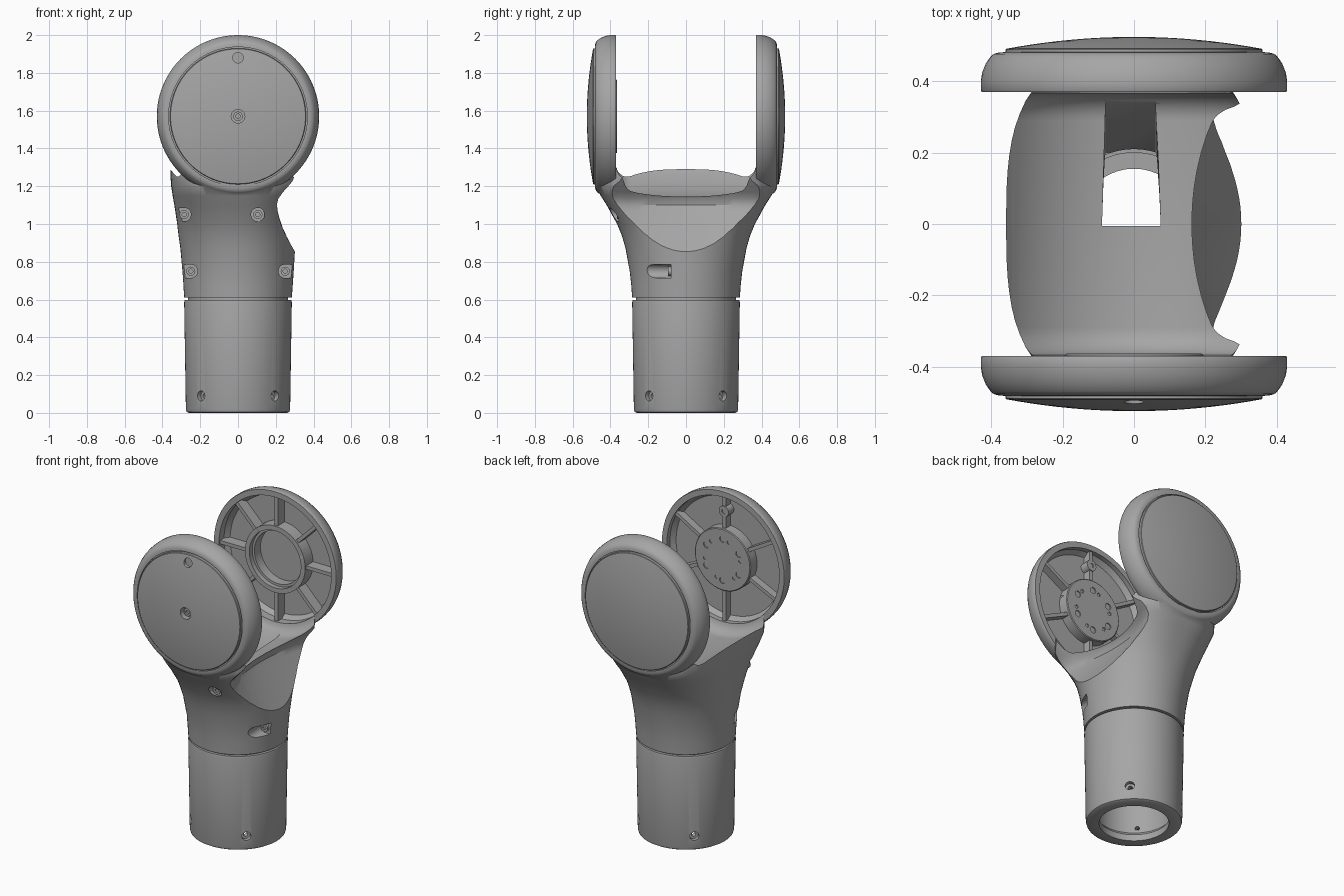
import bpy, bmesh
from math import pi, cos, sin, radians
from mathutils import Matrix

if "Cube" in bpy.data.objects:
    bpy.data.objects.remove(bpy.data.objects["Cube"])

# Single painted finish
grey = bpy.data.materials.new("plain_grey")
grey.use_nodes = True
grey.diffuse_color = (0.38, 0.38, 0.38, 1)
grey.node_tree.nodes["Principled BSDF"].inputs["Base Color"].default_value = grey.diffuse_color

HUB = 1.57        # height of the joint axis
INNER = 0.37      # inner face of each fork disc


def finish(name, bm, matrix=Matrix()):
    bmesh.ops.remove_doubles(bm, verts=bm.verts, dist=1e-5)
    bmesh.ops.recalc_face_normals(bm, faces=bm.faces)
    bm.transform(matrix)
    mesh = bpy.data.meshes.new(name)
    bm.to_mesh(mesh)
    bm.free()
    mesh.materials.append(grey)
    ob = bpy.data.objects.new(name, mesh)
    bpy.context.collection.objects.link(ob)
    return ob


def lathe(name, profile, matrix=Matrix(), steps=96):
    """Revolve (radius, height) points around local z."""
    bm = bmesh.new()
    vs = [bm.verts.new((r, 0, h)) for r, h in profile]
    pairs = list(zip(vs, vs[1:]))
    if profile[0][0] > 0 or profile[-1][0] > 0:
        pairs.append((vs[-1], vs[0]))
    es = [bm.edges.new(p) for p in pairs]
    bmesh.ops.spin(bm, geom=vs + es, cent=(0, 0, 0), axis=(0, 0, 1),
                   angle=2 * pi, steps=steps, use_merge=True)
    return finish(name, bm, matrix)


def loft(name, rings):
    """Skin equal-length closed rings and cap both ends."""
    bm = bmesh.new()
    rows = [[bm.verts.new(p) for p in ring] for ring in rings]
    n = len(rows[0])
    for a, b in zip(rows, rows[1:]):
        for i in range(n):
            j = (i + 1) % n
            bm.faces.new((a[i], a[j], b[j], b[i]))
    bm.faces.new(rows[0])
    bm.faces.new(rows[-1])
    return finish(name, bm)


def combine(target, tool, op="DIFFERENCE"):
    tool.hide_render = True
    mod = target.modifiers.new("cut", "BOOLEAN")
    mod.operation, mod.object, mod.solver = op, tool, "EXACT"
    bpy.context.view_layer.objects.active = target
    bpy.ops.object.modifier_apply(modifier=mod.name)
    bpy.data.objects.remove(tool)


def outward(side, x=0, z=HUB, y=0):
    """Local z points along side * y."""
    return Matrix.Translation((x, y, z)) @ Matrix.Rotation(-side * pi / 2, 4, "X")


def rod(r, h0, h1, matrix, steps=32):
    return lathe("cutter", [(0, h0), (r, h0), (r, h1), (0, h1)], matrix, steps)


def section(z, left, right, half, power, n=80):
    """Superellipse ring with different left and right reach."""
    ring = []
    for i in range(n):
        c, s = cos(2 * pi * i / n), sin(2 * pi * i / n)
        k = (abs(c) ** power + abs(s) ** power) ** (-1 / power)
        ring.append(((right if c > 0 else left) * c * k, half * s * k, z))
    return ring


# Lower sleeve with neck, internal lip and counterbored cross holes
sleeve = lathe("lower_sleeve", [
    (0.2, 0), (0.262, 0), (0.272, 0.006), (0.276, 0.02), (0.285, 0.585), (0.282, 0.598),
    (0.264, 0.598), (0.264, 0.63), (0.2, 0.63), (0.2, 0.56), (0.155, 0.56),
    (0.155, 0.5), (0.215, 0.48), (0.215, 0.06), (0.2, 0.04)])
for turn in (45, 135):
    aim = Matrix.Translation((0, 0, 0.09)) @ Matrix.Rotation(radians(turn), 4, "Z") @ Matrix.Rotation(pi / 2, 4, "Y")
    combine(sleeve, lathe("cutter", [
        (0, -0.4), (0.027, -0.4), (0.027, -0.25), (0.013, -0.25),
        (0.013, 0.25), (0.027, 0.25), (0.027, 0.4), (0, 0.4)], aim, 32))

# Flared yoke body
yoke = loft("fork_yoke", [section(*row) for row in (
    (0.61, 0.285, 0.285, 0.285, 2), (0.68, 0.289, 0.29, 0.29, 2),
    (0.75, 0.294, 0.295, 0.298, 2), (0.87, 0.305, 0.302, 0.32, 2.1),
    (0.94, 0.315, 0.306, 0.34, 2.2), (1.0, 0.322, 0.31, 0.365, 2.3),
    (1.1, 0.337, 0.32, 0.42, 2.6), (1.15, 0.346, 0.33, 0.452, 2.8),
    (1.2, 0.354, 0.34, 0.478, 3), (1.26, 0.358, 0.345, 0.474, 3),
    (1.36, 0.36, 0.34, 0.45, 3))])

# Scooped relief on one side
outline = [(0.31, 0.84), (0.215, 1.07), (0.207, 1.1), (0.215, 1.135), (0.24, 1.17),
           (0.29, 1.225), (0.345, 1.31), (0.38, 1.37), (0.6, 1.37), (0.6, 0.84)]
rings = []
for i in range(25):
    y = -0.6 + 0.05 * i
    dip = 0.06 * max(0, 1 - (y / 0.36) ** 2)
    rings.append([(x - dip * min(1, max(0, (z - 0.86) / 0.25)) * (x < 0.5), y, z) for x, z in outline])
combine(yoke, loft("cutter", rings))

# Round fork discs
for side in (-1, 1):
    combine(yoke, lathe("disc", [
        (0, INNER), (0.427, INNER), (0.43, 0.375), (0.43, 0.4), (0.426, 0.425), (0.416, 0.45),
        (0.403, 0.469), (0.394, 0.477), (0.38, 0.481), (0.367, 0.482), (0.367, 0.472), (0, 0.472)],
        outward(side)), "UNION")

# Clearance between the discs, with filleted corners
fillet = [(0.375 + 0.08 * cos(a), 0.29 + 0.08 * sin(a)) for a in [pi / 2 * i / 8 for i in range(9)]]
arc = [(r, -h) for r, h in reversed(fillet)] + fillet
combine(yoke, lathe("cutter", [(0, -INNER)] + arc + [(0, INNER)], outward(1)))

# Bore and cable slot leading up to the rear disc
combine(yoke, lathe("cutter", [(0, 0.5), (0.21, 0.5), (0.21, 0.88), (0.12, 1.03), (0, 1.03)]))
combine(yoke, loft("cutter", [
    [(-0.09, -0.005, z), (0.075, -0.005, z), (0.06, y, z), (-0.08, y, z)]
    for z, y in ((0.8, 0.2), (1.0, 0.28), (1.25, 0.39), (1.32, 0.4))]))

# Ring-shaped pockets inside both discs, open hub at the rear
for side, hub, deep in ((-1, 0.195, 0.43), (1, 0.21, 0.45)):
    combine(yoke, lathe("cutter", [(hub, 0.3), (0.392, 0.3), (0.392, deep - 0.03), (0.37, deep), (hub, deep)],
                        outward(side)))
combine(yoke, lathe("cutter", [(0, 0.3), (0.18, 0.3), (0.18, 0.4), (0.165, 0.4), (0.165, 0.46), (0, 0.46)],
                    outward(1)))

# Screw pockets: (x, z, floor y, side the pocket opens to)
pockets = ((-0.285, 1.05, -0.19, -1), (0.105, 1.05, -0.35, 0),
           (-0.25, 0.75, -0.08, -1), (0.25, 0.75, -0.08, 1))
for x, z, floor, way in pockets:
    shape = []
    for i in range(24):
        c, s = cos(2 * pi * (i + 0.5) / 24), sin(2 * pi * (i + 0.5) / 24)
        shape.append((x + way * 0.12 if way * c > 0 else x + 0.036 * c, z + 0.036 * s))
    combine(yoke, loft("cutter", [[(px, y, pz) for px, pz in shape] for y in (-0.7, floor)]))
    lathe("pocket_screw", [(0, -0.005), (0.024, -0.005), (0.024, 0.015), (0.011, 0.015), (0.011, 0.006), (0, 0.006)],
          outward(-1, x, z, floor), 24)

# Stiffening ribs inside the discs
for side, name, angles in ((-1, "front_ribs", (30, 90, 150, 205, 270, 335)),
                           (1, "rear_ribs", range(0, 360, 45))):
    bm = bmesh.new()
    for a in angles:
        m = outward(side) @ Matrix.Rotation(radians(a), 4, "Z") @ Matrix.Translation((0.295, 0, 0.419))
        bmesh.ops.create_cube(bm, size=1, matrix=m @ Matrix.Diagonal((0.2, 0.022, 0.076, 1)))
    finish(name, bm)

# Boss and hub plate inside the front disc
lathe("locating_boss", [(0.014, 0.376), (0.034, 0.376), (0.034, 0.455), (0.014, 0.455)],
      outward(-1, z=HUB + 0.3), 32)
plate = lathe("hub_plate", [(0, 0.364), (0.19, 0.364), (0.195, 0.368), (0.195, 0.4), (0, 0.4)], outward(-1))
for i in range(6):
    a = radians(60 * i + 30)
    for r, spread, size in ((0.13, 0, 0.02), (0.125, 0.35, 0.011)):
        combine(plate, rod(size, 0.3, 0.39, outward(-1, r * cos(a + spread), HUB + r * sin(a + spread)), 20))

# Domed covers
dome = [(0.357 * (1 - i / 10), 0.492 + 0.033 * (1 - (1 - i / 10) ** 2)) for i in range(11)]
caps = [lathe(name, [(0, 0.465), (0.36, 0.465), (0.36, 0.489)] + dome, outward(side))
        for side, name in ((-1, "front_cover"), (1, "rear_cover"))]
for z, r in ((HUB, 0.036), (HUB + 0.31, 0.028)):
    combine(caps[0], rod(r, 0.485, 0.6, outward(-1, z=z)))
lathe("cover_screw", [(0, 0.48), (0.025, 0.48), (0.025, 0.505), (0.012, 0.505), (0.012, 0.495), (0, 0.495)],
      outward(-1), 24)

# Smooth curved surfaces, keep machined edges crisp
bpy.ops.object.select_all(action="DESELECT")
for ob in bpy.context.collection.objects:
    if ob.type == "MESH" and grey.name in ob.data.materials:
        ob.select_set(True)
        bpy.context.view_layer.objects.active = ob
bpy.ops.object.shade_smooth_by_angle(angle=radians(32))
